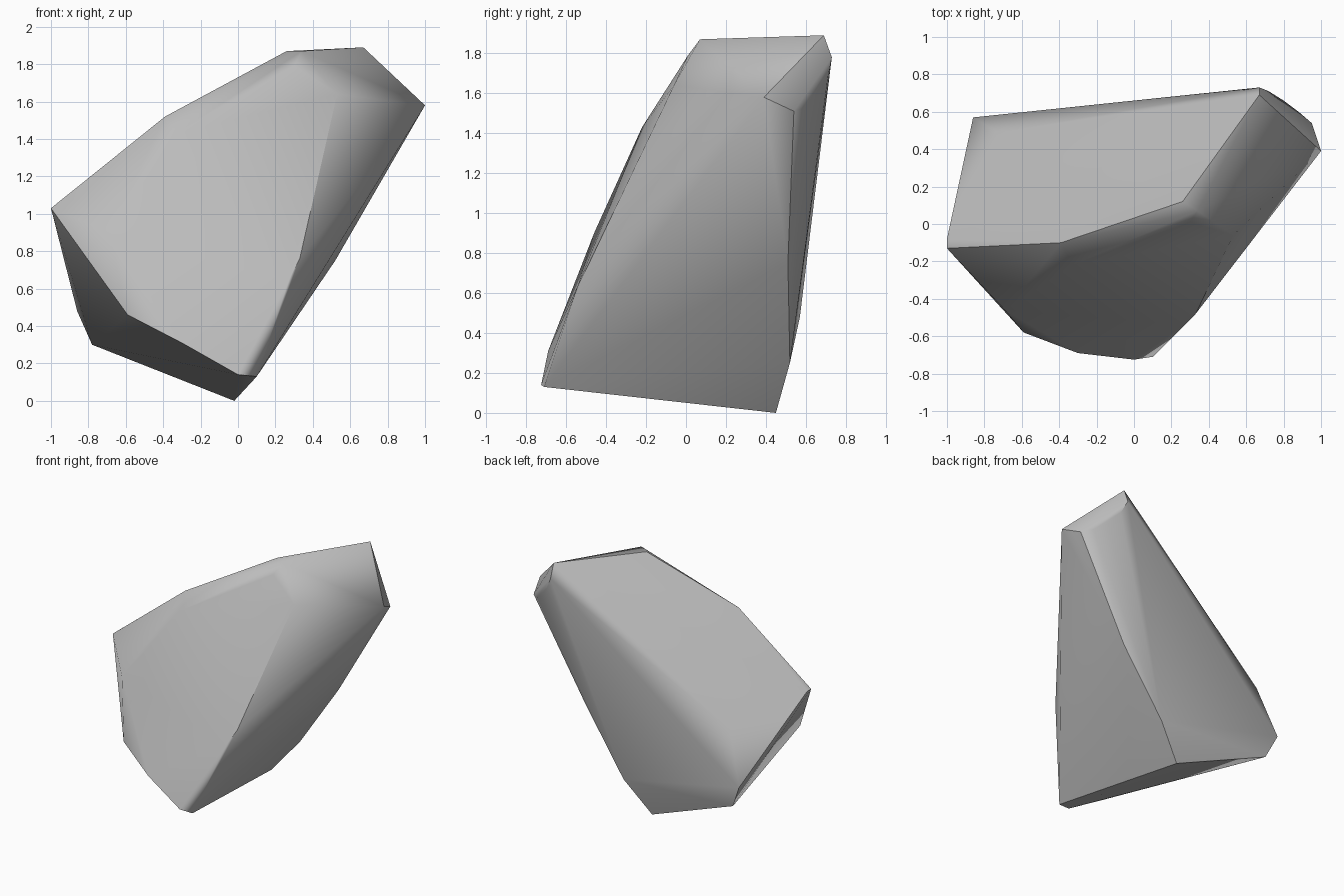
import bpy
import bmesh
import math

# Remove the default object
default_object = bpy.data.objects.get("Cube")
if default_object:
    bpy.data.objects.remove(default_object, do_unlink=True)

# Plain grey stone
stone_grey = bpy.data.materials.new("stone grey")
stone_grey.use_nodes = True
colour = (0.5, 0.5, 0.5, 1)
stone_grey.diffuse_color = colour
stone_grey.node_tree.nodes["Principled BSDF"].inputs["Base Color"].default_value = colour

# Corner points of the boulder, grouped by the region they shape
foot_corners = [(-.02, .45, 0), (.1, -.71, .13), (0, -.725, .14),
                (-.3, -.69, .31), (-.59, -.58, .46)]
left_corners = [(-1, -.13, 1.03), (-1, -.08, 1.03), (-.86, .57, .48),
                (-.78, .53, .3), (-.69, -.46, .9)]
upper_ridge = [(-.39, -.1, 1.52), (-.33, -.22, 1.43), (.26, .12, 1.87),
               (.34, .07, 1.87), (.3, .01, 1.79)]
right_ridge = [(.53, -.06, 1.64), (.56, -.03, 1.6), (.33, -.48, .76),
               (.27, -.54, .64), (1, .39, 1.58)]
rounded_tip = [(.95, .54, 1.51), (.88, .6, 1.53), (.8, .66, 1.58),
               (.72, .71, 1.68), (.67, .73, 1.78), (.67, .69, 1.89)]
back_ridge = [(.52, .51, .75), (.18, .52, .25), (-.73, .49, .87)]


def build_faceted_stone(name, corner_groups, material):
    """Wrap the corner points in a closed convex skin."""
    bm = bmesh.new()
    for group in corner_groups:
        for corner in group:
            bm.verts.new(corner)
    bmesh.ops.convex_hull(bm, input=list(bm.verts))
    loose = [vert for vert in bm.verts if not vert.link_faces]
    bmesh.ops.delete(bm, geom=loose, context="VERTS")

    # Merge almost coplanar triangles into clean flat facets
    bmesh.ops.dissolve_limit(bm, angle_limit=math.radians(2),
                             verts=list(bm.verts), edges=list(bm.edges))
    bmesh.ops.recalc_face_normals(bm, faces=list(bm.faces))
    mesh = bpy.data.meshes.new(name)
    bm.to_mesh(mesh)
    bm.free()
    mesh.materials.append(material)
    stone = bpy.data.objects.new(name, mesh)
    bpy.context.collection.objects.link(stone)
    return stone


boulder = build_faceted_stone(
    "boulder",
    [foot_corners, left_corners, upper_ridge, right_ridge, rounded_tip, back_ridge],
    stone_grey,
)

# Soft worn ridges with crisp main breaks
bpy.ops.object.select_all(action="DESELECT")
boulder.select_set(True)
bpy.context.view_layer.objects.active = boulder
bpy.ops.object.shade_smooth_by_angle(angle=math.radians(38))
weighting = boulder.modifiers.new("flat facet shading", "WEIGHTED_NORMAL")
weighting.keep_sharp = True
